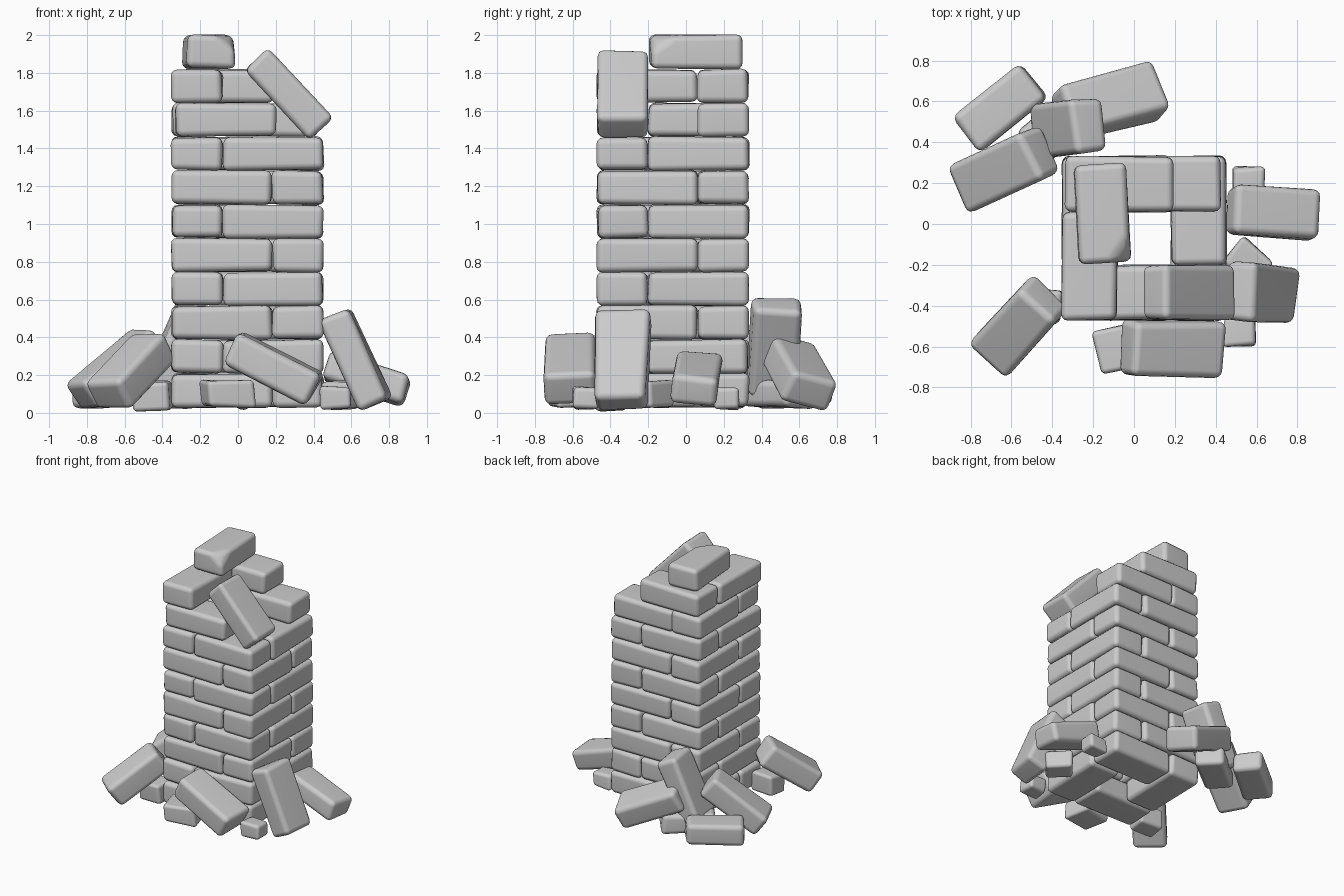
import bpy, bmesh, math, random
from mathutils import Euler, Vector

if "Cube" in bpy.data.objects:
    bpy.data.objects.remove(bpy.data.objects["Cube"])

random.seed(7)
L, W, H = 0.53, 0.268, 0.176      # standard brick


def brick(name, loc, size=(L, W, H), rot=(0, 0, 0), jitter=0.006, soft=0.034, chip=False):
    """Worn brick: jittered box with rounded edges, turned by degrees."""
    bm = bmesh.new()
    bmesh.ops.create_cube(bm, size=1)
    for v in bm.verts:
        v.co = Vector([v.co[i] * size[i] for i in range(3)])
        v.co += Vector([random.uniform(-jitter, jitter) for _ in range(3)])
    if chip:                       # cut one corner away
        sx, sy, sz = chip
        n = Vector((sx * 0.6, sy * 0.8, sz * 0.9)).normalized()
        corner = Vector((sx * size[0], sy * size[1], sz * size[2])) / 2
        bmesh.ops.bisect_plane(bm, geom=bm.verts[:] + bm.edges[:] + bm.faces[:],
                               plane_co=corner - n * 0.06, plane_no=n, clear_outer=True)
        bmesh.ops.holes_fill(bm, edges=[e for e in bm.edges if e.is_boundary])
    bmesh.ops.recalc_face_normals(bm, faces=bm.faces[:])
    me = bpy.data.meshes.new(name)
    bm.to_mesh(me)
    bm.free()
    for p in me.polygons:
        p.use_smooth = True
    ob = bpy.data.objects.new(name, me)
    bpy.context.collection.objects.link(ob)
    ob.location = loc
    ob.rotation_euler = Euler([math.radians(a) for a in rot])
    bev = ob.modifiers.new("worn_edges", 'BEVEL')
    bev.width, bev.segments, bev.limit_method = soft, 3, 'ANGLE'
    bev.angle_limit = math.radians(25)
    wn = ob.modifiers.new("flat_shading", 'WEIGHTED_NORMAL')
    wn.keep_sharp = False
    return ob


# Tower: pinwheel courses, mirrored every other layer
CX, CY, STEP, Z0 = 0.05, -0.07, 0.179, 0.03
a, b = 0.4 - W / 2, 0.4 - L / 2    # offsets of a brick across and along its wall
missing = {8: {"right"}, 9: {"front", "right"}}
for i in range(10):
    s = -1 if i % 2 == 0 else 1
    walls = {"front": (s * b, -a, 0), "right": (a, s * b, 90),
             "back": (-s * b, a, 0), "left": (-a, -s * b, 90)}
    for side, (x, y, yaw) in walls.items():
        if side in missing.get(i, ()):
            continue
        dx = 0.02 if i >= 8 and side == "front" else 0
        if i >= 8 and side == "back":
            dx = -0.025 if i == 8 else 0.015
        brick(f"tower_{side}_{i}", (CX + x + dx, CY + y, Z0 + (i + 0.5) * STEP),
              rot=(0, 0, yaw + random.uniform(-0.8, 0.8)))

# Loose bricks on top
brick("top_brick", (-0.155, 0.05, 1.912), (0.48, 0.255, 0.175), (0, 0, 93), chip=(-1, -1, 1))
brick("sliding_brick", (0.27, -0.335, 1.69), (0.505, 0.265, 0.17), (0, 47, 0))

# Fallen bricks leaning around the base
fallen = [
    ("front", (0.19, -0.61, 0.235), (0.50, 0.27, 0.185), (4, 27, -1)),
    ("right", (0.62, -0.34, 0.285), (0.52, 0.28, 0.17), (0, 65, -5)),
    ("right_low", (0.685, 0.055, 0.18), (0.44, 0.235, 0.165), (-5, 18, -4)),
    ("front_left", (-0.565, -0.50, 0.22), (0.47, 0.255, 0.18), (0, -36, 47)),
    ("left", (-0.64, 0.27, 0.235), (0.50, 0.255, 0.18), (0, -36, 24)),
    ("left_flat", (-0.66, 0.57, 0.12), (0.42, 0.22, 0.17), (0, -3, 40)),
    ("back_steep", (-0.33, 0.47, 0.345), (0.52, 0.265, 0.175), (0, -65, 6)),
    ("back", (-0.12, 0.595, 0.215), (0.53, 0.265, 0.175), (-15, 24, 14)),
    ("back_flat", (-0.36, 0.49, 0.10), (0.40, 0.22, 0.15), (0, 0, 40)),
]
for name, loc, size, rot in fallen:
    brick("fallen_" + name, loc, size, rot, jitter=0.01, soft=0.036)

# Small broken chunks
chunks = [
    (-0.055, -0.605, 0.10, 0.25, 0.21, 0.14, 14),
    (-0.45, -0.40, 0.088, 0.19, 0.17, 0.155, -5),
    (0.52, -0.53, 0.08, 0.16, 0.14, 0.12, 0),
    (0.56, 0.21, 0.078, 0.16, 0.14, 0.12, 0),
    (0.56, -0.19, 0.10, 0.20, 0.17, 0.14, -40),
]
for i, (x, y, z, sx, sy, sz, yaw) in enumerate(chunks):
    brick(f"chunk_{i}", (x, y, z), (sx, sy, sz), (0, 0, yaw), jitter=0.01, soft=0.024)
